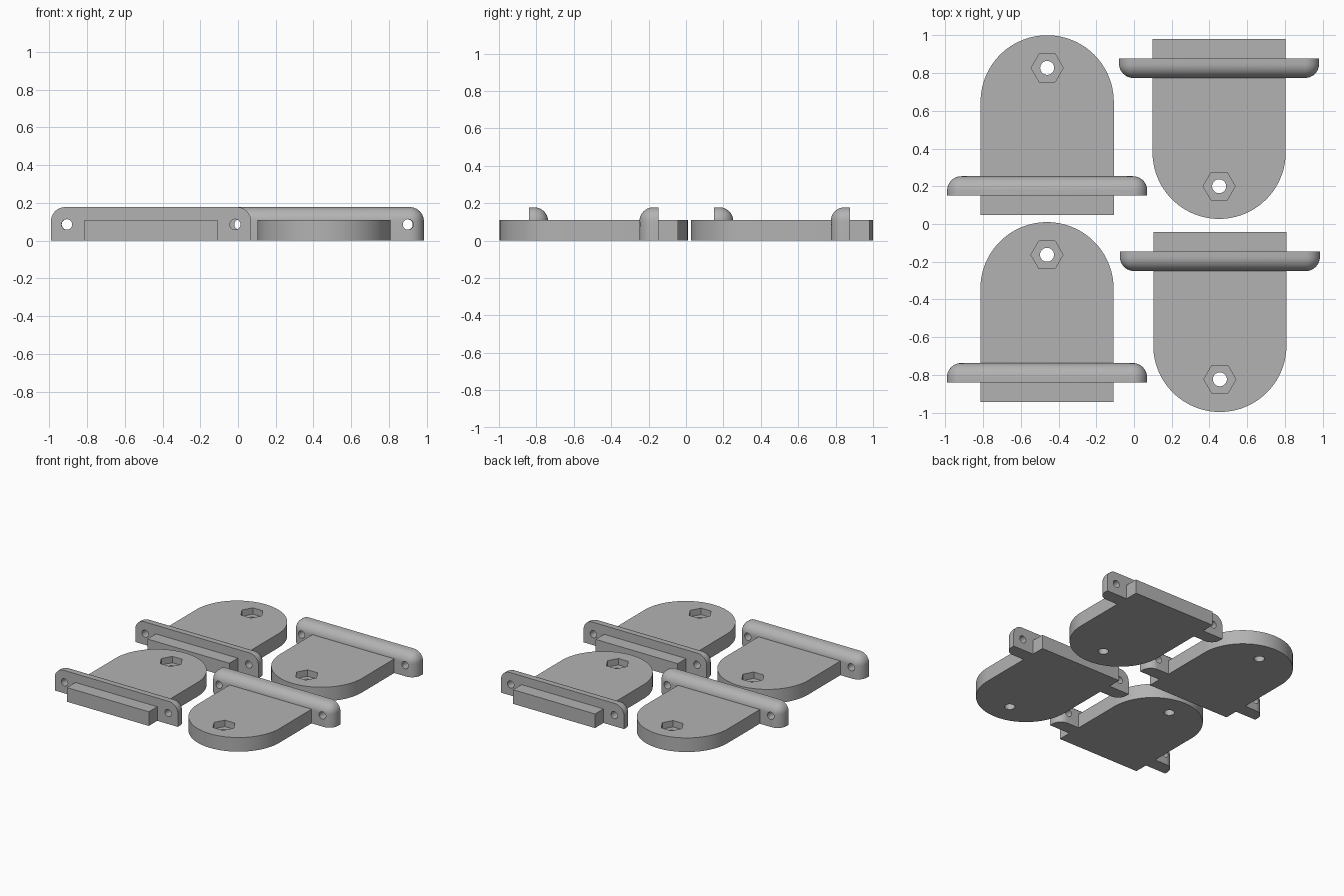
import bpy, bmesh
from math import pi, cos, sin, radians
from mathutils import Matrix, Vector

if "Cube" in bpy.data.objects:
    bpy.data.objects.remove(bpy.data.objects["Cube"], do_unlink=True)

# Bracket dimensions, measured from the middle of the tail edge
R, LENGTH, THICK = 0.353, 0.953, 0.11
FLANGE_W, FLANGE_Y, FLANGE_T, FLANGE_H, FILLET = 1.06, 0.104, 0.102, 0.178, 0.075
BOLT_Y, BOLT_R, HEX_R, HEX_DEPTH = 0.78, 0.037, 0.085, 0.05
SCREW_X, SCREW_Z, SCREW_R = 0.446, 0.086, 0.028

grey = bpy.data.materials.new("plain grey")
grey.use_nodes = True
colour = (0.45, 0.45, 0.45, 1)
grey.diffuse_color = colour
grey.node_tree.nodes["Principled BSDF"].inputs["Base Color"].default_value = colour


def to_object(bm, name):
    bmesh.ops.recalc_face_normals(bm, faces=bm.faces)
    mesh = bpy.data.meshes.new(name)
    bm.to_mesh(mesh)
    bm.free()
    mesh.materials.append(grey)
    obj = bpy.data.objects.new(name, mesh)
    bpy.context.collection.objects.link(obj)
    return obj


def cutter(name, radius, depth, sides, place):
    bm = bmesh.new()
    bmesh.ops.create_cone(bm, cap_ends=True, segments=sides, radius1=radius,
                          radius2=radius, depth=depth, matrix=place)
    return to_object(bm, name)


# Round-ended plate
bm = bmesh.new()
outline = [(-R, 0), (R, 0)]
outline += [(R * cos(pi * i / 48), LENGTH - R + R * sin(pi * i / 48)) for i in range(49)]
face = bm.faces.new([bm.verts.new((x, y, 0)) for x, y in outline])
top = bmesh.ops.extrude_face_region(bm, geom=[face])["geom"]
bmesh.ops.translate(bm, vec=(0, 0, THICK),
                    verts=[v for v in top if isinstance(v, bmesh.types.BMVert)])
plate = to_object(bm, "bracket_plate")

# Cross flange, filleted on its top, ends and inner side
bm = bmesh.new()
centre = Vector((0, FLANGE_Y + FLANGE_T / 2, FLANGE_H / 2))
bmesh.ops.create_cube(bm, size=1, matrix=Matrix.Translation(centre)
                      @ Matrix.Diagonal((FLANGE_W, FLANGE_T, FLANGE_H, 1)))


def is_rounded(edge):
    offset = (edge.verts[0].co + edge.verts[1].co) / 2 - centre
    at_end, inner, upper = abs(offset.x) > 0.01, offset.y > 0.01, offset.z > 0.01
    return (at_end + inner + upper) == 2 and abs(offset.y) + abs(offset.z) > 0.01


bmesh.ops.bevel(bm, geom=[e for e in bm.edges if is_rounded(e)], offset=FILLET,
                offset_type='OFFSET', segments=10, profile=0.5, affect='EDGES')
flange = to_object(bm, "bracket_flange")

# Bolt hole, hexagonal nut pocket and screw holes
tools = [(flange, 'UNION')]
bolt = Matrix.Translation((0, BOLT_Y, THICK / 2))
pocket = Matrix.Translation((0, BOLT_Y, THICK)) @ Matrix.Rotation(radians(90), 4, 'Z')
tools.append((cutter("bolt_cutter", BOLT_R, 1, 32, bolt), 'DIFFERENCE'))
tools.append((cutter("nut_cutter", HEX_R, 2 * HEX_DEPTH, 6, pocket), 'DIFFERENCE'))
for side in (-1, 1):
    place = Matrix.Translation((side * SCREW_X, FLANGE_Y, SCREW_Z)) @ Matrix.Rotation(pi / 2, 4, 'X')
    tools.append((cutter("screw_cutter", SCREW_R, 1, 32, place), 'DIFFERENCE'))

for tool, operation in tools:
    mod = plate.modifiers.new(operation.title(), 'BOOLEAN')
    mod.operation, mod.object, mod.solver = operation, tool, 'EXACT'
    tool.hide_render = True

# Bake the finished bracket and discard the helpers
bpy.context.view_layer.update()
mesh = bpy.data.meshes.new_from_object(plate.evaluated_get(bpy.context.evaluated_depsgraph_get()))
mesh.name = "bracket"
mesh.materials.clear()
mesh.materials.append(grey)
for obj in [plate] + [tool for tool, _ in tools]:
    bpy.data.objects.remove(obj, do_unlink=True)

# Turn the hexagon so that its corners point sideways
# (first corner of a cone lies on +y, so a quarter turn puts it on x)
bracket_places = {
    "bracket_back_right": (-0.46, 0.047, 0),
    "bracket_front_right": (-0.461, -0.943, 0),
    "bracket_back_left": (0.451, 0.98, pi),
    "bracket_front_left": (0.455, -0.043, pi),
}
bpy.ops.object.select_all(action='DESELECT')
for name, (x, y, turn) in bracket_places.items():
    obj = bpy.data.objects.new(name, mesh)
    obj.location = (x, y, 0)
    obj.rotation_euler.z = turn
    bpy.context.collection.objects.link(obj)
obj.select_set(True)
bpy.context.view_layer.objects.active = obj
bpy.ops.object.shade_smooth_by_angle(angle=radians(30))
